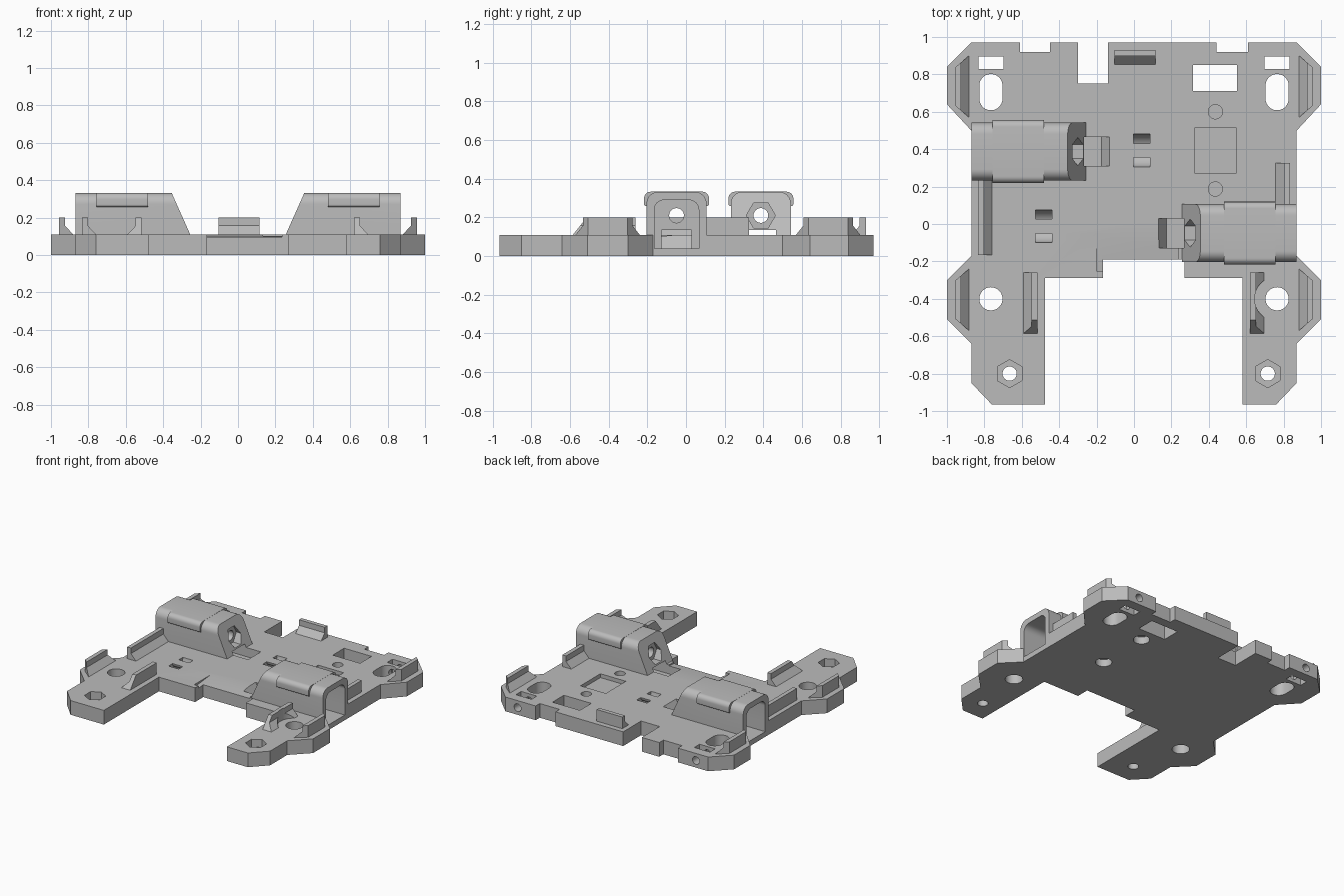
import bpy, bmesh
from math import cos, sin, pi

if "Cube" in bpy.data.objects:
    bpy.data.objects.remove(bpy.data.objects["Cube"])

grey = bpy.data.materials.new("plain_grey")
grey.use_nodes = True
grey.diffuse_color = (0.5, 0.5, 0.5, 1)
grey.node_tree.nodes["Principled BSDF"].inputs["Base Color"].default_value = (0.5, 0.5, 0.5, 1)

T = 0.11      # plate thickness
TOP = 0.2     # height of the clips
parts = []


def prism(name, pts, axis, a, b, part=True):
    """Extrude a 2D outline along an axis from a to b."""
    place = {"x": lambda p, d: (d, p[0], p[1]),
             "y": lambda p, d: (p[0], d, p[1]),
             "z": lambda p, d: (p[0], p[1], d)}[axis]
    bm = bmesh.new()
    lo = [bm.verts.new(place(p, a)) for p in pts]
    hi = [bm.verts.new(place(p, b)) for p in pts]
    bm.faces.new(lo)
    bm.faces.new(hi)
    for i in range(len(pts)):
        j = (i + 1) % len(pts)
        bm.faces.new((lo[i], lo[j], hi[j], hi[i]))
    bmesh.ops.recalc_face_normals(bm, faces=bm.faces)
    mesh = bpy.data.meshes.new(name)
    bm.to_mesh(mesh)
    bm.free()
    ob = bpy.data.objects.new(name, mesh)
    bpy.context.collection.objects.link(ob)
    if part:
        mesh.materials.append(grey)
        parts.append(ob)
    return ob


def rect(x0, x1, y0, y1):
    return [(x0, y0), (x1, y0), (x1, y1), (x0, y1)]


def ring(cx, cy, r, n=32, start=0.0, stretch=0.0):
    """Circle, polygon, or (with stretch) a slot elongated along the second axis."""
    pts = []
    for i in range(n):
        t = start + 2 * pi * (i + 0.5 * (stretch > 0)) / n
        shift = stretch if sin(t) > 0 else -stretch
        pts.append((cx + r * cos(t), cy + r * sin(t) + shift))
    return pts


def round_rect(x0, x1, y0, y1, r_top, r_low=0.0, n=8):
    pts = []
    corners = [(x1, y1, -1, -1, 0, r_top), (x0, y1, 1, -1, 1, r_top),
               (x0, y0, 1, 1, 2, r_low), (x1, y0, -1, 1, 3, r_low)]
    for x, y, sx, sy, q, r in corners:
        if r == 0:
            pts.append((x, y))
            continue
        for i in range(n + 1):
            t = (q + i / n) * pi / 2
            pts.append((x + sx * r + r * cos(t), y + sy * r + r * sin(t)))
    return pts


def cut(targets, pts, axis, a, b):
    """Subtract a prism from each target and discard the cutter."""
    tool = prism("cutter", pts, axis, a, b, part=False)
    tool.hide_render = True
    for ob in targets:
        mod = ob.modifiers.new("cut", "BOOLEAN")
        mod.operation, mod.solver, mod.object = "DIFFERENCE", "EXACT", tool
        bpy.context.view_layer.objects.active = ob
        bpy.ops.object.modifier_apply(modifier=mod.name)
    bpy.data.objects.remove(tool)


# Base plate outline with corner ears, notches and two front legs
right_side = [(0.87, 0.97), (1, 0.84), (1, 0.64), (0.87, 0.5), (0.87, -0.17), (1, -0.3),
              (1, -0.51), (0.87, -0.64), (0.87, -0.85), (0.76, -0.965)]
left_side = [(-x, y) for x, y in reversed(right_side)]
front_edge = [(0.58, -0.965), (0.58, -0.29), (0.27, -0.29), (0.27, -0.19),
              (-0.165, -0.19), (-0.165, -0.29), (-0.475, -0.29), (-0.475, -0.965)]
back_edge = [(-0.61, 0.97), (-0.61, 0.92), (-0.45, 0.92), (-0.45, 0.97), (-0.3, 0.97),
             (-0.3, 0.75), (-0.14, 0.75), (-0.14, 0.97), (0.44, 0.97), (0.44, 0.92),
             (0.61, 0.92), (0.61, 0.97)]
plate = prism("base_plate", right_side + front_edge + left_side + back_edge, "z", 0, T)

# Mounting holes, nut pockets and screw bores
for s in (-1, 1):
    cut([plate], ring(s * 0.765, 0.705, 0.062, stretch=0.035), "z", -0.1, 0.3)
    cut([plate], ring(s * 0.765, -0.4, 0.062), "z", -0.1, 0.3)
    cut([plate], rect(s * 0.765 - 0.067, s * 0.765 + 0.067, 0.83, 0.895), "z", -0.1, 0.3)
    cut([plate], ring(s * 0.765, 0.055, 0.03, 20), "y", 0.75, 1.1)
    leg_x = 0.025 + s * 0.69
    cut([plate], ring(leg_x, -0.8, 0.075, 6, pi / 6), "z", 0.05, 0.3)
    cut([plate], ring(leg_x, -0.8, 0.038), "z", -0.1, 0.3)

# Window, shallow square recess and stepped blind holes
cut([plate], rect(0.315, 0.55, 0.71, 0.85), "z", -0.1, 0.3)
cut([plate], rect(0.327, 0.545, 0.27, 0.515), "z", 0.08, 0.3)
for y in (0.6, 0.187):
    cut([plate], ring(0.435, y, 0.038), "z", 0.07, 0.3)
    cut([plate], ring(0.435, y, 0.058), "z", -0.1, 0.055)

# Curved cable-tie tunnels
for x, y in ((0.042, 0.393), (-0.482, -0.012)):
    arc = [pi + pi * i / 12 for i in range(13)]
    outer = [(y + 0.088 * cos(t), T + 0.085 * sin(t)) for t in arc]
    inner = [(y + 0.038 * cos(t), T + 0.035 * sin(t)) for t in reversed(arc)]
    lift = [(y + 0.038, 0.13), (y + 0.088, 0.13)]
    rise = [(y - 0.038, 0.13), (y - 0.088, 0.13)]
    cut([plate], outer + lift[::-1] + inner + rise, "x", x - 0.044, x + 0.044)

# Gentle dip along the front edge
cut([plate], [(-0.05, T), (-0.25, 0.09), (-0.25, 0.2), (-0.05, 0.2)], "x", -0.2, 0.235)

# Two arched holders
for s, yc, side in ((-1, 0.387, "right"), (1, -0.049, "left")):
    holder = prism(side + "_holder", round_rect(yc - 0.155, yc + 0.155, T, 0.332, 0.06),
                   "x", s * 0.87, s * 0.22)
    rib = prism(side + "_holder_rib",
                round_rect(yc - 0.168, yc + 0.168, 0.258, 0.333, 0.035, 0.012),
                "x", s * 0.757, s * 0.48)
    # sloped inner end
    cut([holder], [(s * 0.255, T - 0.001), (s * 0.355, 0.333), (s * 0.355, 0.4),
                   (s * 0.1, 0.4), (s * 0.1, T - 0.001)], "y", yc - 0.3, yc + 0.3)
    body = [holder, rib, plate]
    # cavity open at the outer end
    cut(body, round_rect(yc - 0.115, yc + 0.115, 0.04, 0.29, 0.05), "x", s * 0.95, s * 0.4)
    # screw hole and nut pocket
    cut([holder], ring(yc, 0.21, 0.038), "x", s * 0.45, s * 0.2)
    cut([holder], ring(yc, 0.21, 0.075, 6), "x", s * 0.338, s * 0.15)
    # slot under the end wall
    cut([holder, plate], [(s * 0.45, 0.04), (s * 0.175, 0.04), (s * 0.13, T),
                          (s * 0.13, 0.135), (s * 0.45, 0.135)],
        "y", yc - 0.078, yc + 0.078)


def clip_profile(outer, d):
    """Upright wall at 'outer' with a sloped foot towards direction d."""
    return [(outer, T), (outer, TOP), (outer + d * 0.032, TOP),
            (outer + d * 0.032, 0.157), (outer + d * 0.076, T)]


# Corner clips, tapered towards the outside
for s, side in ((-1, "right"), (1, "left")):
    for yc, end in ((0.735, "back"), (-0.405, "front")):
        clip = prism(f"{end}_{side}_corner_clip", clip_profile(s * 0.957, -s), "y", -1, 1)
        for v in clip.data.vertices:
            v.co.y = yc + v.co.y * (0.167 - 0.85 * (abs(v.co.x) - 0.88))

# Straight side and back clips
prism("right_side_clip", clip_profile(-0.835, 1), "y", -0.165, 0.232)
prism("left_side_clip", clip_profile(0.833, -1), "y", 0.1, 0.325)
prism("back_clip", clip_profile(0.93, -1), "x", -0.105, 0.115)

# Leg clips with ramped front ends
right_leg = prism("right_leg_clip", clip_profile(-0.515, -1), "y", -0.585, -0.26)
left_leg = prism("left_leg_clip", clip_profile(0.62, 1), "y", -0.585, -0.26)
cut([right_leg, left_leg], [(-0.65, T - 0.01), (-0.593, T - 0.01), (-0.505, TOP + 0.01),
                            (-0.65, TOP + 0.01)], "x", -1, 1)
cut([left_leg], ring(0.765, -0.4, 0.12, 48), "z", 0, 0.4)

# Smooth the curved walls, keep edges crisp
bpy.ops.object.select_all(action="DESELECT")
for ob in parts:
    ob.select_set(True)
bpy.context.view_layer.objects.active = plate
bpy.ops.object.shade_smooth_by_angle(angle=pi / 7)
